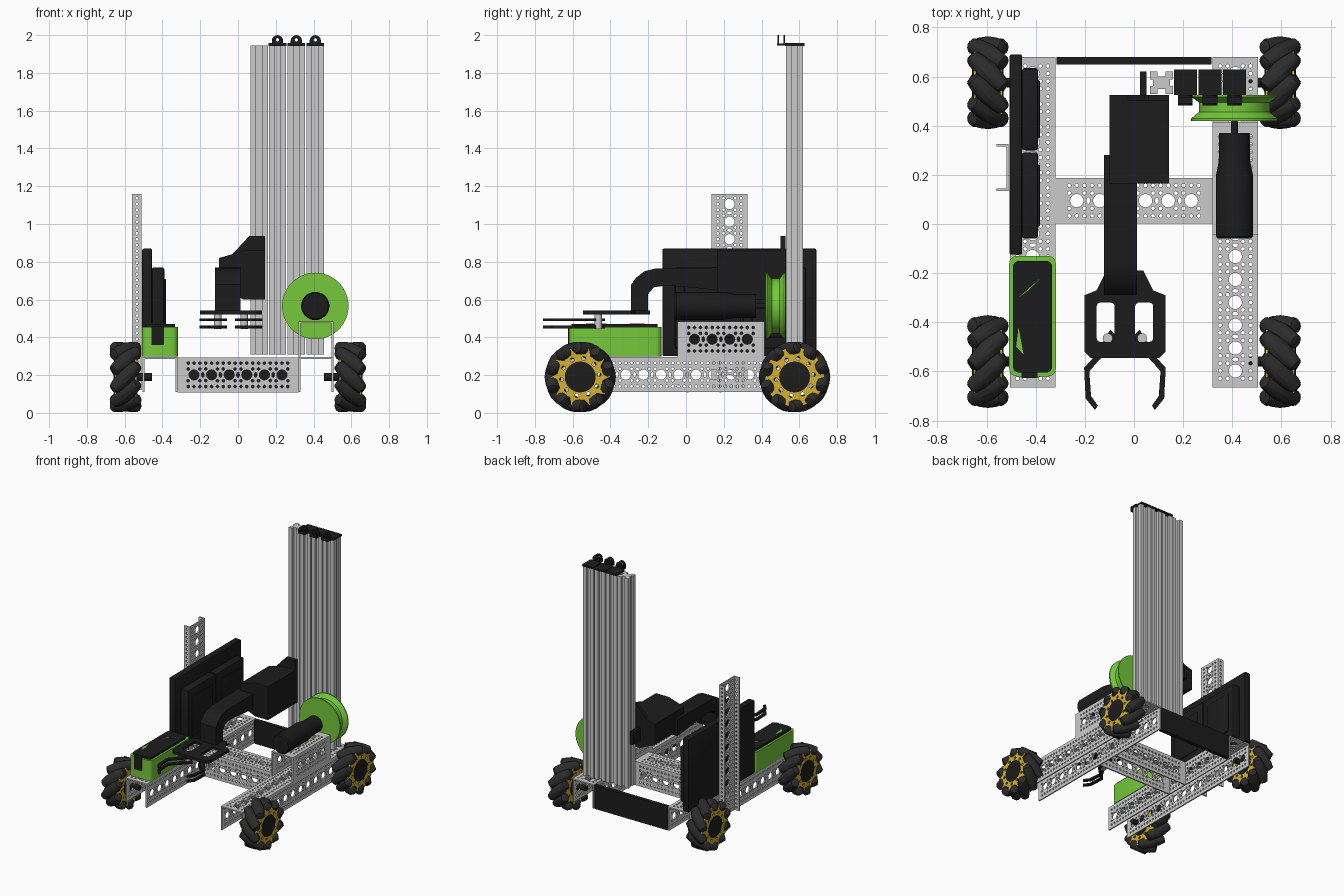
import bpy, bmesh
from math import sin, cos, pi
from mathutils import Matrix, Vector

if "Cube" in bpy.data.objects:
    bpy.data.objects.remove(bpy.data.objects["Cube"])

X, Y, Z = Vector((1, 0, 0)), Vector((0, 1, 0)), Vector((0, 0, 1))


def material(name, col):
    m = bpy.data.materials.new(name)
    m.diffuse_color = (*col, 1)
    m.use_nodes = True
    m.node_tree.nodes["Principled BSDF"].inputs["Base Color"].default_value = m.diffuse_color
    return m


BLACK = material("black", (0.012, 0.012, 0.012))
RUBBER = material("rubber", (0.025, 0.025, 0.025))
GREEN = material("green", (0.18, 0.58, 0.045))
YELLOW = material("yellow", (0.66, 0.45, 0.03))


def frame(o, u, v):
    n = u.cross(v)
    return Matrix(((u.x, v.x, n.x, o[0]), (u.y, v.y, n.y, o[1]), (u.z, v.z, n.z, o[2]), (0, 0, 0, 1)))


def finish(name, bm, mat=None):
    bmesh.ops.remove_doubles(bm, verts=bm.verts, dist=1e-5)
    bmesh.ops.recalc_face_normals(bm, faces=bm.faces)
    me = bpy.data.meshes.new(name)
    bm.to_mesh(me)
    bm.free()
    ob = bpy.data.objects.new(name, me)
    bpy.context.collection.objects.link(ob)
    if mat:
        me.materials.append(mat)
    return ob


def sheet(bm, loops, t, m):
    """Flat outline with holes, extruded to thickness t about its plane."""
    cu = bpy.data.curves.new("outline", 'CURVE')
    cu.dimensions, cu.fill_mode, cu.extrude = '2D', 'BOTH', t / 2
    for pts in loops:
        s = cu.splines.new('POLY')
        s.points.add(len(pts) - 1)
        for p, (u, v) in zip(s.points, pts):
            p.co = (u, v, 0, 1)
        s.use_cyclic_u = True
    ob = bpy.data.objects.new("outline", cu)
    bpy.context.collection.objects.link(ob)
    me = bpy.data.meshes.new_from_object(ob.evaluated_get(bpy.context.evaluated_depsgraph_get()))
    me.transform(m)
    bm.from_mesh(me)
    bpy.data.objects.remove(ob)
    bpy.data.meshes.remove(me)


def revolve(bm, prof, m, n=24):
    rings = [[bm.verts.new(m @ Vector((r * cos(2 * pi * i / n), r * sin(2 * pi * i / n), h)))
              for i in range(n)] for r, h in prof]
    for a, b in zip(rings, rings[1:]):
        for i in range(n):
            bm.faces.new((a[i], a[(i + 1) % n], b[(i + 1) % n], b[i]))
    bm.faces.new(rings[0])
    bm.faces.new(rings[-1])


def box(name, lo, hi, mat=None, bevel=0):
    bm = bmesh.new()
    lo, hi = Vector(lo), Vector(hi)
    bmesh.ops.create_cube(bm, size=1, matrix=Matrix.Translation((lo + hi) / 2) @ Matrix.Diagonal((*(hi - lo), 1)))
    if bevel:
        bmesh.ops.bevel(bm, geom=bm.edges[:], offset=bevel, segments=2, profile=0.5, affect='EDGES')
    return finish(name, bm, mat)


def solid(name, loops, t, m, mat=None):
    bm = bmesh.new()
    sheet(bm, loops, t, m)
    return finish(name, bm, mat)


def circle(u, v, r, n=8):
    return [(u + r * cos(2 * pi * i / n), v + r * sin(2 * pi * i / n)) for i in range(n)]


def rect(u0, v0, u1, v1):
    return [(u0, v0), (u1, v0), (u1, v1), (u0, v1)]


# Perforated channels
MM = 0.00388


def perforated(L, W):
    loops = [rect(-L / 2, -W / 2, L / 2, W / 2)]
    n = int(L / (24 * MM))
    for i in range(n):
        c = (i - (n - 1) / 2) * 24 * MM
        if W < 0.1:
            loops += [circle(c + k * 8 * MM, 0, 2 * MM) for k in (-1, 0, 1)]
            continue
        loops.append(circle(c, 0, 7 * MM, 20))
        for v in (-16, -8, 8, 16):
            loops += [circle(c + k * 8 * MM, v * MM, 2 * MM) for k in ((-1, 0, 1) if abs(v) > 8 else (-1, 1))]
        if i < n - 1:
            loops.append([(c + 12 * MM + a, b * 1.8) for a, b in circle(0, 0, 2 * MM)])
    return loops


def channel(name, c, u, v, L, W, D, t=0.01):
    bm, c, n = bmesh.new(), Vector(c), u.cross(v)
    sheet(bm, perforated(L, W), t, frame(c - n * t / 2, u, v))
    for s in (-1, 1):
        sheet(bm, perforated(L, D), t, frame(c + v * s * (W - t) / 2 - n * D / 2, u, n))
    finish(name, bm)


channel("left_rail", (-0.4125, 0.007, 0.295), Y, -X, 1.345, 0.185, 0.185)
channel("right_rail", (0.4125, 0.007, 0.295), Y, -X, 1.345, 0.185, 0.185)
channel("cross_channel", (0, 0.095, 0.294), X, Y, 0.64, 0.185, 0.185)
channel("upper_right_channel", (0.4125, 0.185, 0.485), Y, -X, 0.46, 0.185, 0.19)
channel("side_post", (-0.51, 0.23, 0.64), Z, -Y, 1.04, 0.19, 0.05)
box("rear_crossbar", (-0.315, 0.65, 0.11), (0.315, 0.68, 0.292), BLACK)

# Wheels with slanted rollers
for side, x in (("left", -0.595), ("right", 0.595)):
    for end, y in (("front", -0.56), ("rear", 0.575)):
        h = 1 if x * y < 0 else -1
        c = Vector((x, y, 0.19))
        bm = bmesh.new()
        for i in range(10):
            a = 2 * pi * i / 10
            R, T = Vector((0, cos(a), sin(a))), Vector((0, -sin(a), cos(a)))
            A = (X + h * T).normalized()
            revolve(bm, [(0.018, -0.095), (0.029, -0.09), (0.039, -0.05), (0.044, 0),
                         (0.039, 0.05), (0.029, 0.09), (0.018, 0.095)], frame(c + R * 0.145, R, A.cross(R)), 12)
        finish(f"{end}_{side}_rollers", bm, RUBBER)
        bm = bmesh.new()
        star = [((0.158 if i % 4 < 2 else 0.122) * cos(2 * pi * i / 40),
                 (0.158 if i % 4 < 2 else 0.122) * sin(2 * pi * i / 40)) for i in range(40)]
        holes = [circle(0.1 * cos(pi * (i + .2) / 5), 0.1 * sin(pi * (i + .2) / 5), 0.011) for i in range(10)]
        for s in (-1, 1):
            sheet(bm, [star] + holes, 0.01, frame(c + X * s * 0.054, Y, Z))
        finish(f"{end}_{side}_wheel_plates", bm, YELLOW)
        bm = bmesh.new()
        revolve(bm, [(0.06, -0.064), (0.082, -0.062), (0.082, -0.05), (0.06, -0.045),
                     (0.06, 0.045), (0.082, 0.05), (0.082, 0.062), (0.06, 0.064)], frame(c, Y, Z))
        revolve(bm, [(0.02, -0.1), (0.02, 0.1)], frame(c - X * (0.04 if x > 0 else -0.04), Y, Z), 12)
        finish(f"{end}_{side}_hub", bm, BLACK)

# Vertical lift slides and pulley caps
q = [(0.016, 0.025), (0.016, 0.045), (0.046, 0.045), (0.046, 0.014), (0.034, 0.014)]
prof = q + [(u, -v) for u, v in q[::-1]] + [(-u, -v) for u, v in q] + [(-u, v) for u, v in q[::-1]]
for i, x in enumerate((0.112, 0.209, 0.309, 0.409)):
    solid(f"lift_slide_{i}", [prof], 1.635, frame((x, 0.575, 1.127), X, Y))
    if i:
        box(f"slide_cap_{i}", (x - 0.047, 0.525, 1.943), (x + 0.047, 0.628, 1.957), BLACK)
        box(f"pulley_bracket_{i}", (x - 0.03, 0.483, 1.945), (x + 0.03, 0.53, 1.956), BLACK)
        lug = [(-0.03, 1.945), (0.03, 1.945)] + [(0.03 * cos(a * pi / 8), 1.97 + 0.03 * sin(a * pi / 8)) for a in range(9)]
        bm = bmesh.new()
        for y in (0.488, 0.52):
            sheet(bm, [lug, circle(0, 1.975, 0.009)], 0.009, frame((x, y, 0), X, Z))
        finish(f"pulley_lugs_{i}", bm, BLACK)

# Winch motor and spool
m = frame((0.409, 0, 0.566), Z, X)
bm = bmesh.new()
revolve(bm, [(0.068, -0.06), (0.075, -0.05), (0.075, 0.2), (0.063, 0.26), (0.063, 0.37), (0.014, 0.37), (0.014, 0.54)], m, 32)
finish("winch_motor", bm, BLACK)
bm = bmesh.new()
revolve(bm, [(0.176, 0.42), (0.176, 0.43), (0.145, 0.455), (0.145, 0.495), (0.176, 0.518), (0.176, 0.526)], m, 48)
finish("winch_spool", bm, GREEN)

# Electronics panel and control boxes
box("electronics_panel", (-0.507, -0.125, 0.3), (-0.455, 0.69, 0.87), BLACK, 0.008)
for i, (a, b) in enumerate(((-0.06, 0.292), (0.3, 0.635))):
    box(f"control_box_{i}", (-0.457, a, 0.34), (-0.39, b, 0.77), BLACK, 0.012)
    box(f"control_box_lid_{i}", (-0.4, a + 0.05, 0.4), (-0.382, b - 0.05, 0.71), BLACK, 0.006)

# Battery
def rounded(u0, v0, u1, v1, r):
    out = []
    for k, (cu, cv) in enumerate(((u1 - r, v1 - r), (u0 + r, v1 - r), (u0 + r, v0 + r), (u1 - r, v0 + r))):
        out += [(cu + r * cos(pi / 2 * (k + j / 4)), cv + r * sin(pi / 2 * (k + j / 4))) for j in range(5)]
    return out


solid("battery_shell", [rounded(-0.508, -0.62, -0.318, -0.13, 0.03)], 0.157, frame((0, 0, 0.3765), X, Y), GREEN)
solid("battery_lid", [rounded(-0.493, -0.605, -0.333, -0.15, 0.025)], 0.018, frame((0, 0, 0.462), X, Y), BLACK)
box("battery_front_strip", (-0.457, -0.626, 0.36), (-0.393, -0.6, 0.46), BLACK)
solid("battery_accent", [[(-0.47, -0.3), (-0.38, -0.22), (-0.43, -0.27)], [(-0.45, -0.53), (-0.47, -0.42), (-0.48, -0.5)]],
      0.004, frame((0, 0, 0.472), X, Y), GREEN)

# Arm with elbow and shoulder
solid("arm", [[(-0.29, 0.52), (-0.29, 0.68), (-0.265, 0.715), (-0.22, 0.75), (-0.16, 0.765), (0.28, 0.77), (0.28, 0.64),
               (-0.1, 0.675), (-0.17, 0.665), (-0.2, 0.63), (-0.2, 0.52)]], 0.135, frame((-0.055, 0, 0), Y, Z), BLACK)
solid("shoulder_box", [[(-0.1, 0.66), (-0.1, 0.82), (-0.03, 0.84), (0.03, 0.86), (0.143, 0.86), (0.143, 0.6), (0.03, 0.6)]],
      0.36, frame((0, 0.345, 0), X, Z), BLACK)
solid("shoulder_plate", [[(-0.1, 0.66), (-0.1, 0.82), (-0.03, 0.84), (0.06, 0.937), (0.143, 0.937), (0.143, 0.6), (0.03, 0.6)]],
      0.025, frame((0, 0.513, 0), X, Z), BLACK)
box("shoulder_tab", (0.025, 0.52, 0.66), (0.05, 0.62, 0.76), BLACK)

# Gripper palm and fingers
gx = -0.037
half = [(0.075, -0.19), (0.115, -0.27), (0.165, -0.29), (0.165, -0.52), (0.14, -0.545)]
palm = half + [(-u, v) for u, v in half[::-1]]
solid("gripper_palm", [palm, rounded(-0.115, -0.48, -0.042, -0.32, 0.015), rounded(0.042, -0.48, 0.115, -0.32, 0.015)],
      0.02, frame((gx, 0, 0.532), X, Y), BLACK)
finger = [(0.06, -0.43), (0.125, -0.54), (0.166, -0.585), (0.16, -0.71), (0.122, -0.757), (0.11, -0.74),
          (0.138, -0.7), (0.145, -0.6), (0.115, -0.565), (0.02, -0.47)]
for side, s in (("left", -1), ("right", 1)):
    bm = bmesh.new()
    for z in (0.455, 0.493):
        sheet(bm, [[(s * u, v) for u, v in finger]], 0.014, frame((gx, 0, z), X, Y))
    finish(f"{side}_finger", bm, BLACK)
    bm = bmesh.new()
    revolve(bm, [(0.02, 0.445), (0.02, 0.535)], frame((gx + s * 0.07, -0.465, 0), X, Y), 16)
    finish(f"{side}_finger_pivot", bm)

bpy.ops.object.select_all(action='SELECT')
bpy.context.view_layer.objects.active = bpy.context.selected_objects[0]
bpy.ops.object.shade_smooth_by_angle(angle=0.52)
